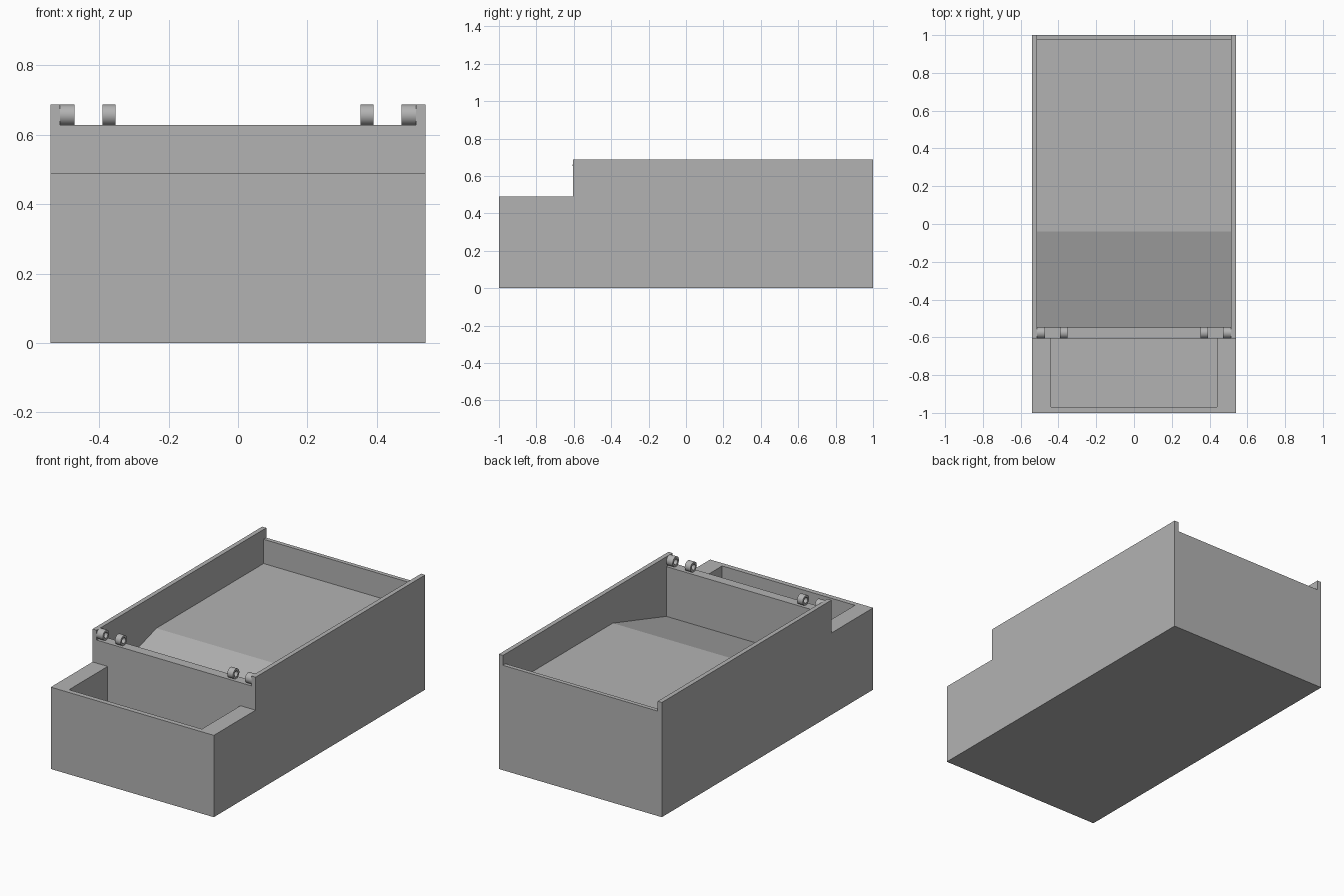
import bpy, bmesh
from math import sin, cos, pi

cube = bpy.data.objects.get("Cube")
if cube:
    bpy.data.objects.remove(cube, do_unlink=True)

grey = bpy.data.materials.new("plain grey")
grey.use_nodes = True
colour = (0.45, 0.45, 0.45, 1)
grey.diffuse_color = colour
grey.node_tree.nodes["Principled BSDF"].inputs["Base Color"].default_value = colour


def add_object(name, bm):
    bmesh.ops.recalc_face_normals(bm, faces=bm.faces)
    mesh = bpy.data.meshes.new(name)
    bm.to_mesh(mesh)
    bm.free()
    mesh.materials.append(grey)
    obj = bpy.data.objects.new(name, mesh)
    bpy.context.collection.objects.link(obj)
    return obj


def prism(name, profile, half_width):
    """Extrude a (y, z) side profile symmetrically across x."""
    bm = bmesh.new()
    face = bm.faces.new([bm.verts.new((-half_width, y, z)) for y, z in profile])
    out = bmesh.ops.extrude_face_region(bm, geom=[face])
    verts = [v for v in out["geom"] if isinstance(v, bmesh.types.BMVert)]
    bmesh.ops.translate(bm, verts=verts, vec=(2 * half_width, 0, 0))
    return add_object(name, bm)


def box_profile(y0, y1, z0, z1):
    return [(y0, z0), (y1, z0), (y1, z1), (y0, z1)]


def cut(target, cutter):
    mod = target.modifiers.new("cut", "BOOLEAN")
    mod.operation = "DIFFERENCE"
    mod.solver = "EXACT"
    mod.object = cutter
    bpy.context.view_layer.objects.active = target
    bpy.ops.object.modifier_apply(modifier=mod.name)
    bpy.data.objects.remove(cutter, do_unlink=True)


def ring(name, x0, x1, y, z, outer, inner, sides=32):
    """Short tube lying along x."""
    bm = bmesh.new()
    loops = []
    for x, r in ((x0, outer), (x1, outer), (x1, inner), (x0, inner)):
        angles = [2 * pi * i / sides for i in range(sides)]
        loops.append([bm.verts.new((x, y + r * cos(a), z + r * sin(a))) for a in angles])
    for k in range(4):
        a, b = loops[k], loops[(k + 1) % 4]
        for i in range(sides):
            j = (i + 1) % sides
            bm.faces.new((a[i], a[j], b[j], b[i]))
    obj = add_object(name, bm)
    bpy.ops.object.select_all(action="DESELECT")
    obj.select_set(True)
    bpy.context.view_layer.objects.active = obj
    bpy.ops.object.shade_smooth_by_angle()
    return obj


WALL_TOP, SIDE_TOP, STEP_TOP = 0.628, 0.687, 0.49
STEP_Y, BASIN_Y, BACK_Y = -0.605, -0.547, 0.975

# Stepped case body
case = prism("case_body", [(-1, 0), (1, 0), (1, SIDE_TOP), (STEP_Y, SIDE_TOP),
                           (STEP_Y, STEP_TOP), (-1, STEP_TOP)], 0.54)

# Front and back walls sit lower than the side walls
cut(case, prism("rim_cutter", box_profile(-0.8, 1.1, WALL_TOP, 1), 0.513))

# Main compartment with a floor that slopes down towards the front
cut(case, prism("basin_cutter", [(BASIN_Y, 0.33), (-0.04, 0.483), (BACK_Y, 0.483),
                                 (BACK_Y, 1), (BASIN_Y, 1)], 0.513))

# Front pocket
cut(case, prism("pocket_cutter", box_profile(-0.97, STEP_Y, 0.03, 0.6), 0.44))

# Hinge knuckles on the divider wall, mirrored left and right
for side, label in ((1, "left"), (-1, "right")):
    for part, near, far in (("inner", 0.353, 0.391), ("outer", 0.471, 0.513)):
        ring(f"{label}_{part}_hinge_knuckle", side * near, side * far,
             -0.576, 0.657, 0.03, 0.017)
